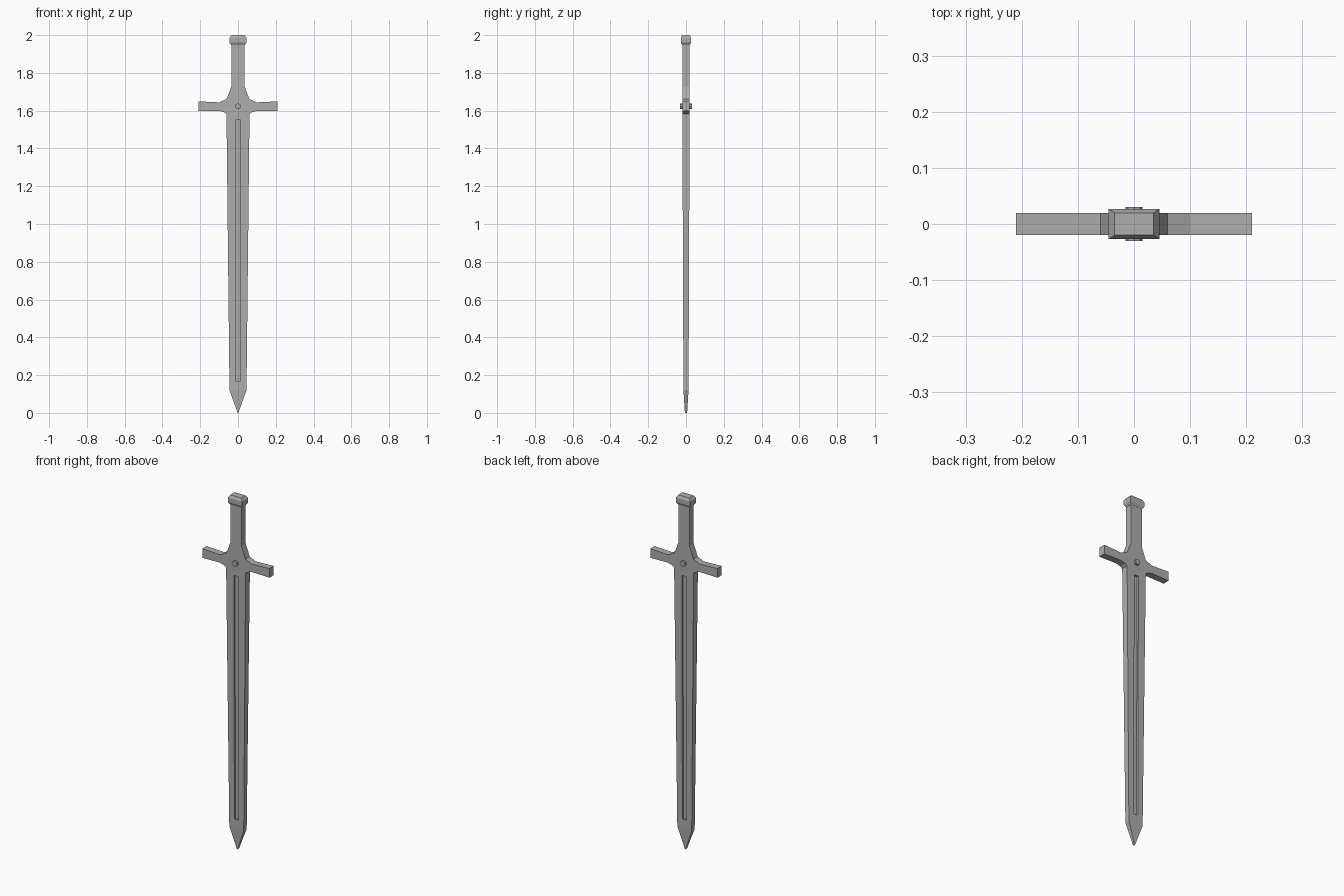
import bpy, bmesh, math

if "Cube" in bpy.data.objects:
    bpy.data.objects.remove(bpy.data.objects["Cube"])

steel = bpy.data.materials.new("dark_steel")
steel.diffuse_color = (0.42, 0.42, 0.42, 1)
steel.use_nodes = True
steel.node_tree.nodes["Principled BSDF"].inputs["Base Color"].default_value = steel.diffuse_color


def loft(name, rows, axis=1):
    """Stack of rectangles given as (z, half width, half thickness).
    axis = 1 keeps z up; 'arm' rows are (x, z low, z high, half thickness)."""
    bm = bmesh.new()
    rings = []
    for row in rows:
        if axis == 1:
            z, w, t = row
            pts = [(-w, -t, z), (w, -t, z), (w, t, z), (-w, t, z)]
        else:
            x, lo, hi, t = row
            pts = [(x, -t, lo), (x, t, lo), (x, t, hi), (x, -t, hi)]
        rings.append([bm.verts.new(p) for p in pts])
    bm.faces.new(rings[0][::-1])
    bm.faces.new(rings[-1])
    for a, b in zip(rings, rings[1:]):
        for i in range(4):
            j = (i + 1) % 4
            bm.faces.new((a[i], a[j], b[j], b[i]))
    bmesh.ops.recalc_face_normals(bm, faces=bm.faces)
    mesh = bpy.data.meshes.new(name)
    bm.to_mesh(mesh)
    bm.free()
    mesh.materials.append(steel)
    obj = bpy.data.objects.new(name, mesh)
    bpy.context.collection.objects.link(obj)
    return obj


# Blade, guard centre and grip as one continuous body
T = 0.0192
body = loft("blade_and_hilt", [
    (0.0, 0.002, 0.006), (0.12, 0.045, 0.0135),
    (1.582, 0.061, T), (1.592, 0.074, T), (1.599, 0.1, T),
    (1.644, 0.1, T), (1.662, 0.06, T),
    (1.728, 0.035, T), (1.96, 0.035, T)])

# Crossguard arms, slightly flared at the ends
for side in (-1, 1):
    loft("guard_arm", [(side * 0.1, 1.599, 1.644, T),
                       (side * 0.21, 1.597, 1.649, T)], axis=0)

# Fuller groove cut into both faces
for side in (-1, 1):
    cutter = loft("fuller_cutter", [(0.17, 0.013, 0.02), (1.55, 0.013, 0.02)])
    for v in cutter.data.vertices:
        floor = 0.004 if v.co.z < 1 else 0.008
        v.co.y = side * (0.05 if v.co.y * side > 0 else floor)
    cutter.hide_render = True
    mod = body.modifiers.new("fuller", 'BOOLEAN')
    mod.operation = 'DIFFERENCE'
    mod.solver = 'EXACT'
    mod.object = cutter
    bpy.context.view_layer.objects.active = body
    bpy.ops.object.modifier_apply(modifier=mod.name)
    bpy.data.objects.remove(cutter)

# Chamfered pommel
loft("pommel", [(1.947, 0.036, 0.02), (1.96, 0.045, 0.027),
                (1.985, 0.045, 0.027), (2.0, 0.035, 0.02)])

# Round stud through the guard
bpy.ops.mesh.primitive_cylinder_add(vertices=8, radius=0.0155, depth=0.061,
                                    location=(0, 0, 1.623),
                                    rotation=(math.pi / 2, 0, 0))
stud = bpy.context.object
stud.name = "guard_stud"
stud.data.materials.append(steel)
